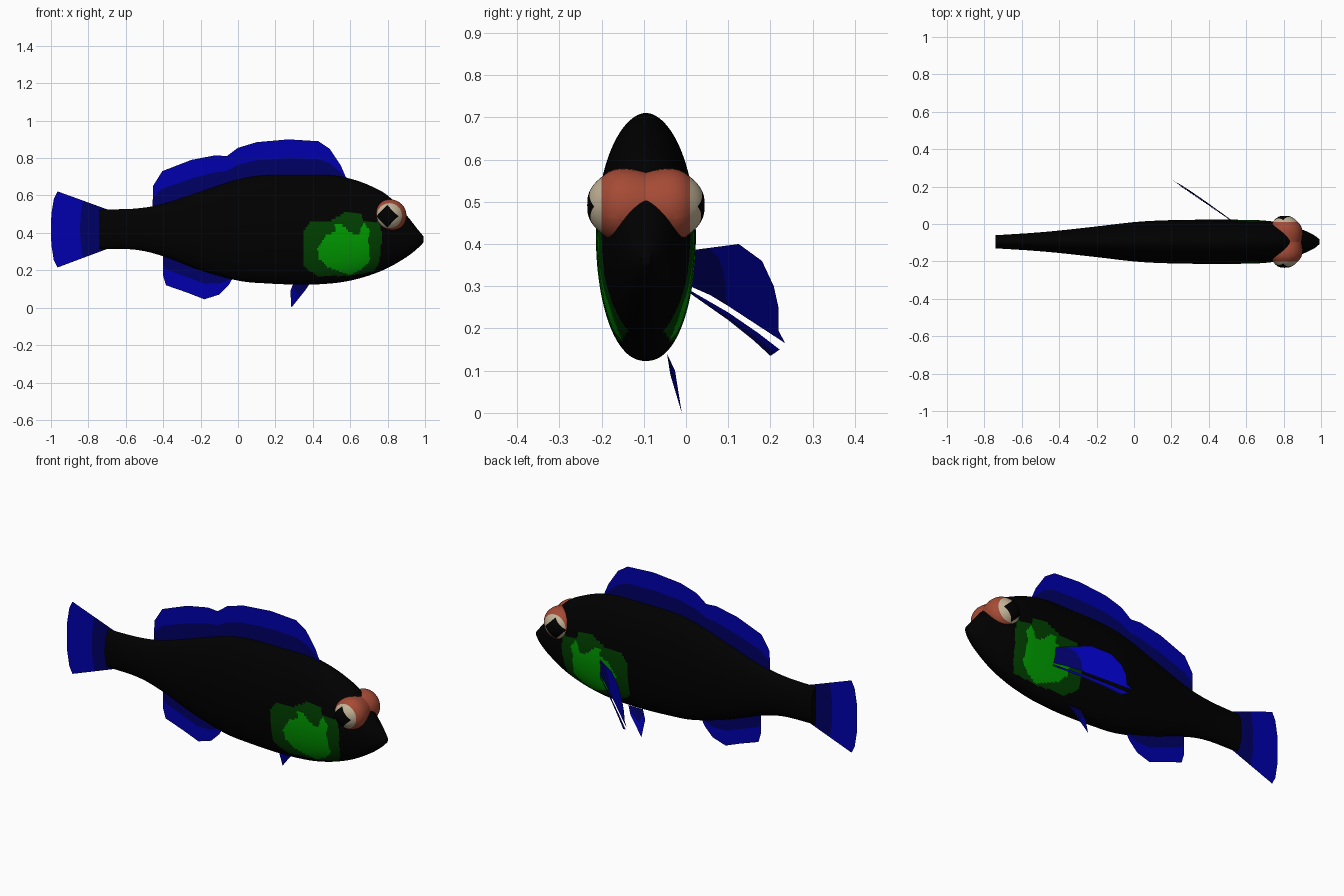
import bpy, bmesh, math
from mathutils import Vector

if "Cube" in bpy.data.objects:
    bpy.data.objects.remove(bpy.data.objects["Cube"])

MID_Y = -0.095  # symmetry plane of the body


def material(name, rgb):
    mat = bpy.data.materials.new(name)
    mat.use_nodes = True
    mat.diffuse_color = (*rgb, 1)
    mat.node_tree.nodes["Principled BSDF"].inputs["Base Color"].default_value = (*rgb, 1)
    return mat


black = material("black", (0, 0, 0))
dark_green = material("dark green", (0, 0.05, 0))
green = material("green", (0, 0.33, 0))
navy = material("navy", (0, 0, 0.13))
blue = material("blue", (0, 0, 0.42))
salmon = material("salmon", (0.38, 0.07, 0.036))
cream = material("cream", (0.54, 0.45, 0.31))


def finish(bm, name, mats, smooth=False):
    mesh = bpy.data.meshes.new(name)
    bm.to_mesh(mesh)
    bm.free()
    obj = bpy.data.objects.new(name, mesh)
    bpy.context.collection.objects.link(obj)
    for mat in mats:
        mesh.materials.append(mat)
    for poly in mesh.polygons:
        poly.use_smooth = smooth
    return obj


def catmull(points, steps):
    """Smooth curve through the points."""
    pts = [Vector(p) for p in points]
    pts = [2 * pts[0] - pts[1]] + pts + [2 * pts[-1] - pts[-2]]
    out = []
    for a, b, c, d in zip(pts, pts[1:], pts[2:], pts[3:]):
        for i in range(steps):
            t = i / steps
            out.append(b + (c - a) * t / 2 + (2 * a - 5 * b + 4 * c - d) * t * t / 2
                       + (3 * b - a - 3 * c + d) * t ** 3 / 2)
    return out + [pts[-2]]


def inside(x, z, outline):
    """Even-odd test of a point against a closed outline."""
    hit = False
    for (x1, z1), (x2, z2) in zip(outline, outline[1:] + outline[:1]):
        if (z1 > z) != (z2 > z) and x < x1 + (z - z1) * (x2 - x1) / (z2 - z1):
            hit = not hit
    return hit


# Body sections: x, belly height, back height, half width
sections = catmull([
    (-0.74, 0.315, 0.525, 0.035), (-0.55, 0.31, 0.53, 0.047), (-0.4, 0.275, 0.555, 0.06),
    (-0.2, 0.2, 0.62, 0.082), (0, 0.145, 0.685, 0.105), (0.15, 0.13, 0.708, 0.114),
    (0.35, 0.123, 0.71, 0.118), (0.5, 0.13, 0.708, 0.118), (0.6, 0.145, 0.69, 0.117),
    (0.7, 0.172, 0.655, 0.113), (0.8, 0.212, 0.6, 0.098), (0.9, 0.27, 0.495, 0.065),
    (0.96, 0.317, 0.42, 0.037), (0.993, 0.35, 0.38, 0.012)], 16)


def body_height(x, row):
    """Height of the belly (row 1) or back (row 2) at x."""
    return min(sections, key=lambda s: abs(s[0] - x))[row]


# Painted cheek patch: outer and inner outlines in x, z
patch_outer = [(0.355, 0.41), (0.39, 0.46), (0.49, 0.46), (0.57, 0.51), (0.66, 0.5),
               (0.67, 0.46), (0.757, 0.46), (0.77, 0.39), (0.757, 0.25), (0.73, 0.195),
               (0.6, 0.17), (0.425, 0.17), (0.355, 0.215)]
patch_inner = [(0.425, 0.31), (0.46, 0.38), (0.525, 0.41), (0.515, 0.45), (0.56, 0.44),
               (0.6, 0.4), (0.65, 0.39), (0.67, 0.46), (0.705, 0.41), (0.695, 0.37),
               (0.705, 0.25), (0.66, 0.205), (0.6, 0.175), (0.48, 0.215), (0.435, 0.26)]

# Body: lofted rounded sections, coloured by the patch outlines
bm = bmesh.new()
SIDES = 128
rings = []
for x, low, high, half in sections:
    ring = []
    for i in range(SIDES):
        a = math.tau * i / SIDES
        power = 1.05 if math.sin(a) > 0 else 0.9
        c = math.copysign(abs(math.cos(a)) ** power, math.cos(a))
        ring.append(bm.verts.new((x, MID_Y + half * c,
                                  (low + high) / 2 + (high - low) / 2 * math.sin(a))))
    rings.append(ring)
for r1, r2 in zip(rings, rings[1:]):
    for i in range(SIDES):
        j = (i + 1) % SIDES
        face = bm.faces.new((r1[i], r1[j], r2[j], r2[i]))
        p = face.calc_center_median()
        if inside(p.x, p.z, patch_inner):
            face.material_index = 2
        elif inside(p.x, p.z, patch_outer):
            face.material_index = 1
bm.faces.new(rings[0])
bm.faces.new(rings[-1])
bmesh.ops.recalc_face_normals(bm, faces=bm.faces)
body = finish(bm, "body", [black, dark_green, green], True)
bpy.context.view_layer.objects.active = body
body.select_set(True)
bpy.ops.object.shade_smooth_by_angle(angle=math.radians(50))


def fin(name, roots, tips, band):
    """Thin sheet between two edges: navy up to the band, blue beyond it."""
    bm = bmesh.new()
    rows = [[bm.verts.new(Vector(r).lerp(Vector(t), k)) for r, t in zip(roots, tips)]
            for k in (0, band, 1)]
    for k in range(2):
        for i in range(len(roots) - 1):
            face = bm.faces.new((rows[k][i], rows[k][i + 1], rows[k + 1][i + 1], rows[k + 1][i]))
            face.material_index = k
    return finish(bm, name, [navy, blue])


def median_fin(name, edge, row, sink, band):
    """Upright fin whose root follows the back or the belly."""
    roots = [(x, MID_Y, body_height(x, row) + sink) for x, z in edge]
    return fin(name, roots, [(x, MID_Y, z) for x, z in edge], band)


median_fin("dorsal_fin", [
    (0.58, 0.69), (0.55, 0.76), (0.49, 0.85), (0.43, 0.89), (0.27, 0.9), (0.1, 0.885),
    (0, 0.855), (-0.06, 0.81), (-0.12, 0.815), (-0.25, 0.79), (-0.405, 0.73),
    (-0.455, 0.65), (-0.456, 0.56)], 2, -0.02, 0.52)
median_fin("anal_fin", [
    (-0.03, 0.155), (-0.05, 0.12), (-0.1, 0.07), (-0.18, 0.045), (-0.27, 0.08),
    (-0.385, 0.12), (-0.4, 0.17), (-0.401, 0.27)], 1, 0.02, 0.5)

# Tail fin: fan with a gently rounded rear edge
tail_edge = [(-0.965, 0.622), (-0.985, 0.58), (-0.998, 0.5), (-1, 0.42),
             (-0.998, 0.335), (-0.985, 0.255), (-0.965, 0.215)]
last = len(tail_edge) - 1
fin("tail_fin", [(-0.7, MID_Y, 0.526 - 0.212 * i / last) for i in range(last + 1)],
    [(x, MID_Y, z) for x, z in tail_edge], 0.48)


def swept(y, z):
    """Place a point on the backward sweep of the side fin."""
    return (0.52 - 1.4 * y + 0.08 * z, y, z)


# Side fin: broad web plus a separate lower ray
fin("pectoral_fin",
    [swept(0.01, z) for z in (0.385, 0.37, 0.355, 0.34, 0.325, 0.312, 0.3)],
    [swept(y, z) for y, z in ((0.125, 0.4), (0.18, 0.36), (0.208, 0.3), (0.219, 0.25),
                              (0.219, 0.195), (0.235, 0.165), (0.13, 0.247))], 0.4)
ray_low = [(0.01, 0.283), (0.1, 0.22), (0.16, 0.172), (0.2, 0.135)]
ray_high = [(0.01, 0.29), (0.1, 0.238), (0.17, 0.19), (0.222, 0.15)]
fin("pectoral_ray", [swept(*p) for p in ray_low], [swept(*p) for p in ray_high], 0.5)

# Small belly fin, slightly twisted
fin("pelvic_fin", [(0.39, -0.045, 0.14), (0.35, -0.045, 0.14), (0.3, -0.045, 0.14)],
    [(0.365, -0.026, 0.1), (0.285, -0.01, 0), (0.28, -0.037, 0.09)], 0.5)

# Eyes: barrel-shaped bulbs meeting at the midline, with a pale cap and a diamond pupil
CAP = 0.105
eye_profile = catmull([(0, 0.079), (0.03, 0.085), (0.06, 0.087), (0.085, 0.081),
                       (CAP, 0.067), (0.122, 0.051), (0.133, 0.034), (0.138, 0.018),
                       (0.139, 0)], 3)
PUPIL = Vector((-0.01, 0, -0.003))
HALF = 0.06
for name, side in (("front_eye", -1), ("back_eye", 1)):
    bm = bmesh.new()
    profile = [bm.verts.new((r, side * y, 0)) for y, r in eye_profile]
    edges = [bm.edges.new(pair) for pair in zip(profile, profile[1:])]
    bmesh.ops.spin(bm, geom=profile + edges, axis=(0, 1, 0), cent=(0, 0, 0),
                   angle=math.tau, steps=32)
    bmesh.ops.remove_doubles(bm, verts=bm.verts, dist=0.0005)
    for sx in (-1, 1):
        for sz in (-1, 1):
            normal = Vector((sx, 0, sz)).normalized()
            bmesh.ops.bisect_plane(bm, geom=bm.verts[:] + bm.edges[:] + bm.faces[:],
                                   plane_co=PUPIL + normal * HALF / math.sqrt(2),
                                   plane_no=normal)
    bm.normal_update()
    for face in bm.faces:
        # keep normals outward
        p = face.calc_center_median()
        if face.normal.dot(p - Vector((0, side * 0.05, 0))) < 0:
            face.normal_flip()
        if p.y * side > CAP:
            offset = p - PUPIL
            face.material_index = 2 if abs(offset.x) + abs(offset.z) < HALF else 1
    for v in bm.verts:
        # caps lean slightly backward
        v.co.x -= 0.5 * v.co.y ** 2
    eye = finish(bm, name, [salmon, cream, black], True)
    eye.location = (0.815, MID_Y, 0.492)
